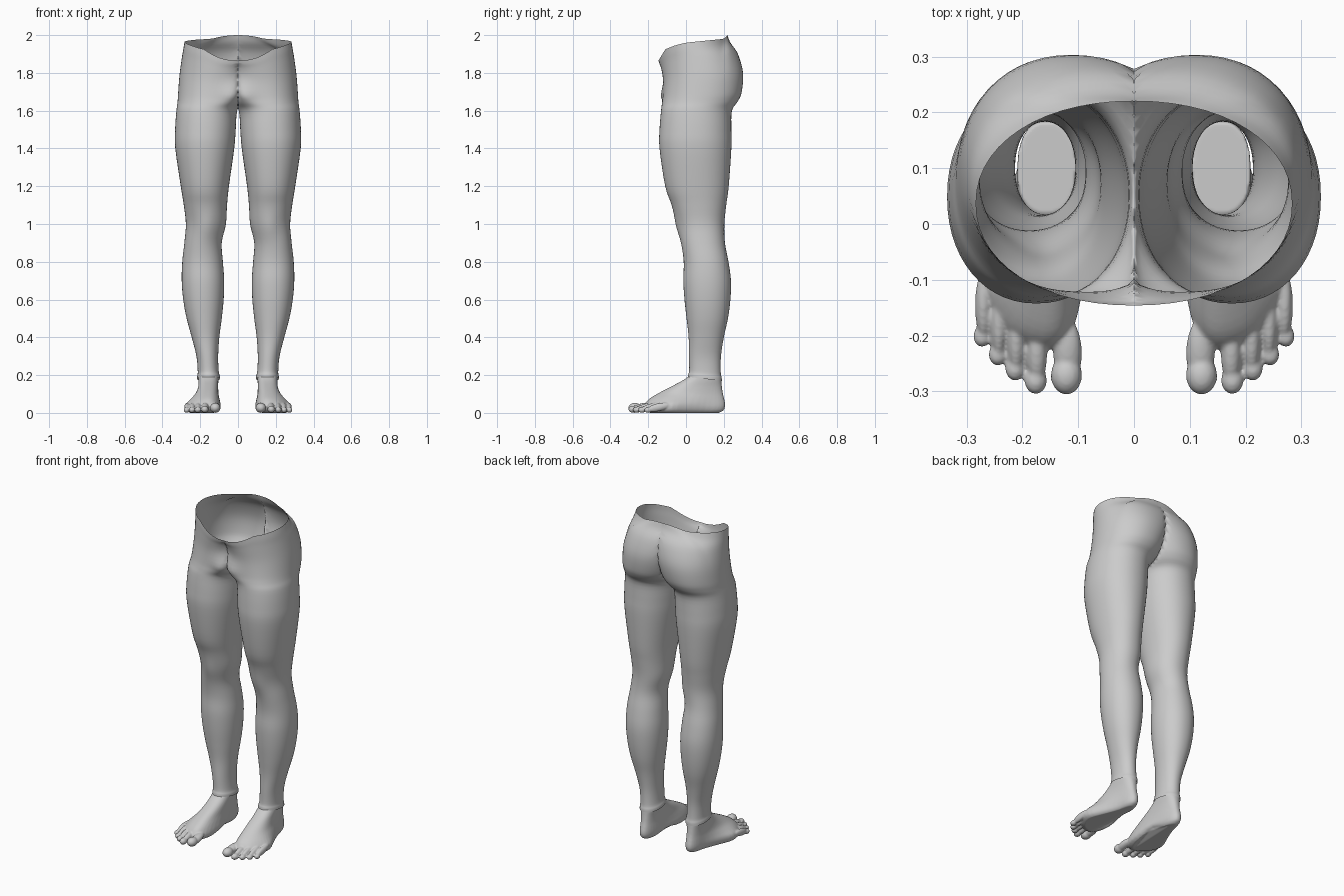
import bpy, bmesh, math
from mathutils import Matrix

if "Cube" in bpy.data.objects:
    bpy.data.objects.remove(bpy.data.objects["Cube"])


def spow(v, n):
    return math.copysign(abs(v) ** (2 / n), v)


def lerp_table(table, v):
    if v <= table[0][0]:
        return table[0][1]
    for (a, p), (b, q) in zip(table, table[1:]):
        if v <= b:
            return p + (q - p) * (v - a) / (b - a)
    return table[-1][1]


def smooth_rows(rows, steps):
    """Catmull-Rom interpolation of table rows."""
    out = []
    for i in range(len(rows) - 1):
        r0, r1, r2 = rows[max(i - 1, 0)], rows[i], rows[i + 1]
        r3 = rows[min(i + 2, len(rows) - 1)]
        for s in range(steps):
            t = s / steps
            out.append([0.5 * (2 * b + (c - a) * t + (2 * a - 5 * b + 4 * c - d) * t * t
                               + (3 * b - a - 3 * c + d) * t ** 3)
                        for a, b, c, d in zip(r0, r1, r2, r3)])
    out.append(list(rows[-1]))
    return out


def loft(bm, rings, caps=False):
    loops = [[bm.verts.new(p) for p in ring] for ring in rings]
    n = len(loops[0])
    for lo, hi in zip(loops, loops[1:]):
        for i in range(n):
            j = (i + 1) % n
            bm.faces.new((lo[i], lo[j], hi[j], hi[i]))
    if caps:
        bm.faces.new(loops[0][::-1])
        bm.faces.new(loops[-1])


def finish(bm, name):
    bmesh.ops.recalc_face_normals(bm, faces=bm.faces)
    for f in bm.faces:
        f.smooth = True
    me = bpy.data.meshes.new(name)
    bm.to_mesh(me)
    bm.free()
    ob = bpy.data.objects.new(name, me)
    bpy.context.collection.objects.link(ob)
    return ob


def mirror(ob):
    m = ob.modifiers.new("mirror", 'MIRROR')
    m.merge_threshold = 0.0005


# Legs and hips: one half, rows are (z, inner x, outer x, front y, back y)
LEG = [
    (0.18, .095, .217, .010, .190), (0.195, .096, .216, .012, .189),
    (0.22, .102, .213, .017, .184), (0.30, .105, .220, .016, .185),
    (0.40, .099, .245, .014, .200), (0.50, .086, .272, .003, .222),
    (0.60, .076, .290, -.008, .235), (0.70, .073, .298, -.014, .238),
    (0.80, .080, .295, -.012, .225), (0.90, .086, .284, -.025, .206),
    (1.00, .064, .276, -.045, .203), (1.10, .058, .287, -.075, .213),
    (1.20, .048, .303, -.110, .226), (1.40, .020, .332, -.140, .240),
    (1.50, .012, .333, -.140, .240), (1.60, .004, .326, -.132, .243),
    (1.65, -.03, .320, -.127, .275), (1.70, -.055, .317, -.122, .295),
    (1.80, -.100, .310, -.120, .302), (1.90, -.160, .298, -.130, .275),
    (1.96, -.230, .289, -.140, .235), (2.00, -.283, .283, -.146, .220),
]
RIM = [(-.145, 1.866), (-.11, 1.925), (-.06, 1.945), (0, 1.96), (.2, 1.98), (.22, 2.0)]
N = 56


def leg_ring(z, xi, xo, yf, yb):
    cx, rx, cy, ry = (xi + xo) / 2, (xo - xi) / 2, (yf + yb) / 2, (yb - yf) / 2
    ring = []
    for k in range(N):
        a = 2 * math.pi * k / N
        x = max(cx + rx * spow(math.cos(a), 2.12), 0)
        y = cy + ry * spow(math.sin(a), 2.12)
        front = max(0, (cy - y) / ry)
        # pubic mound and kneecap
        y -= .05 * front * math.exp(-(x / .07) ** 2 - ((z - 1.70) / .08) ** 2)
        y -= .010 * front * math.exp(-((x - .165) / .05) ** 2 - ((z - 0.99) / .07) ** 2)
        zz = z
        if z > 1.6:   # sloping waist rim
            zz = 1.6 + (z - 1.6) * (lerp_table(RIM, y) - 1.6) / 0.4
        elif z < 0.3:  # tilted ankle hem
            zz = z - 0.1 * (y - 0.1) * (0.3 - z) / 0.1
        ring.append((x, y, zz))
    return ring


bm = bmesh.new()
loft(bm, [leg_ring(*r) for r in smooth_rows(LEG, 4)])
inner = [f for f in bm.faces if all(v.co.x < 1e-6 for v in f.verts)]
bmesh.ops.delete(bm, geom=inner, context='FACES')
mirror(finish(bm, "legs_and_hips"))

# Feet: horizontal slices (z, front y, back y, front centre x, front half width, heel half width)
FOOT = [
    (0.000, -.190, .175, .187, .082, .035), (0.012, -.215, .197, .187, .096, .046),
    (0.030, -.222, .206, .187, .101, .052), (0.050, -.215, .207, .186, .098, .053),
    (0.075, -.190, .202, .178, .084, .052), (0.105, -.140, .195, .168, .068, .050),
    (0.140, -.075, .190, .161, .060, .050), (0.170, -.020, .187, .159, .056, .052),
    (0.198, .020, .183, .158, .053, .053),
]


def foot_ring(z, yf, yb, xf, wf, wh):
    ring = []
    for k in range(40):
        a = 2 * math.pi * k / 40
        y = (yf + yb) / 2 + (yb - yf) / 2 * spow(math.sin(a), 2.4)
        t = min(1, max(0, (0.14 - y) / 0.29))
        t = t * t * (3 - 2 * t)
        x = .156 + (xf - .156) * t + (wh + (wf - wh) * t) * spow(math.cos(a), 2.4)
        # ball of foot slants back to the little toe, arch lifts on the inside
        y2 = y + (x - .175) * .38 * t * max(0, min(1, -y / .18))
        arch = .022 * math.exp(-((y - .02) / .07) ** 2) * max(0, min(1, (.18 - x) / .06))
        ring.append((x, y2, z + arch * max(0, 1 - z / .06)))
    return ring


bm = bmesh.new()
loft(bm, [foot_ring(*r) for r in smooth_rows(FOOT, 3)], caps=True)


def blob(centre, radii, pitch=0):
    mat = (Matrix.Translation(centre) @ Matrix.Rotation(pitch, 4, 'X')
           @ Matrix.Diagonal((*radii, 1)))
    bmesh.ops.create_uvsphere(bm, u_segments=20, v_segments=12, radius=1, matrix=mat)


# Toes: (x, tip y, radius), each a shaft and a rounded tip
for x, tip, r in [(.121, -.306, .028), (.176, -.305, .020), (.213, -.281, .0175),
                  (.244, -.254, .0165), (.272, -.221, .016)]:
    blob((x, tip + r * 1.25, r * .95), (r, r * 1.25, r * .95))
    blob((x - .002, tip + .075, .030), (r * .92, .062, .021), math.radians(12))

foot = finish(bm, "feet")
rm = foot.modifiers.new("fuse", 'REMESH')
rm.mode = 'VOXEL'
rm.voxel_size = 0.0045
rm.use_smooth_shade = True
sm = foot.modifiers.new("soften", 'SMOOTH')
sm.factor = 0.5
sm.iterations = 4
mirror(foot)
